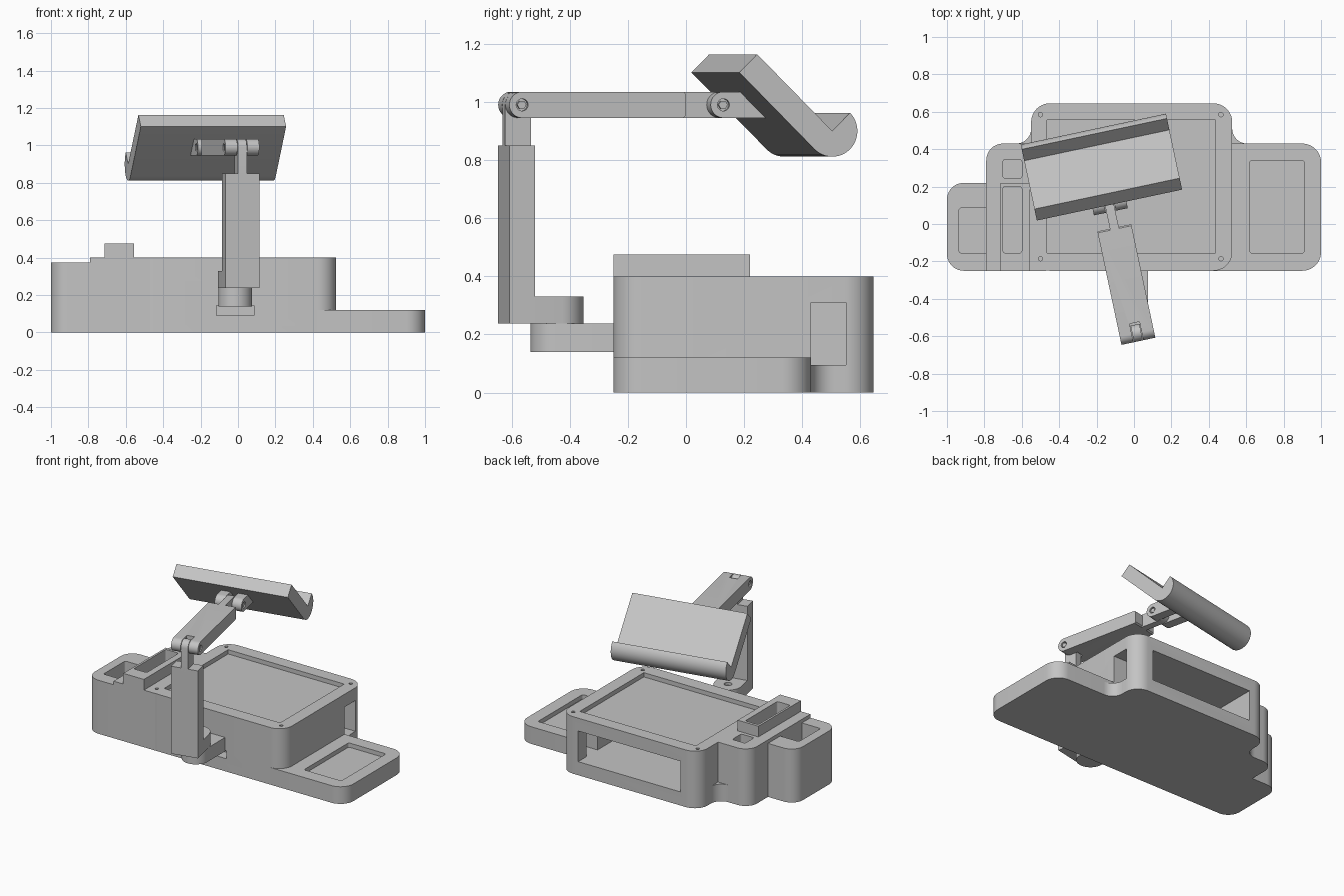
import bpy, bmesh, math
from mathutils import Matrix, Vector

if bpy.data.objects.get("Cube"):
    bpy.data.objects.remove(bpy.data.objects["Cube"])

GREY = (0.55, 0.55, 0.55, 1)
mat = bpy.data.materials.new("light grey plastic")
mat.use_nodes = True
mat.diffuse_color = GREY
bsdf = next(n for n in mat.node_tree.nodes if n.type == 'BSDF_PRINCIPLED')
bsdf.inputs["Base Color"].default_value = GREY

# Arm frame: origin at the swivel pivot, turned about the vertical
ARM = Matrix.Translation((-0.015, -0.445, 0)) @ Matrix.Rotation(math.radians(12), 4, 'Z')
HALF = 0.0925   # half width of the arm
R = 0.045       # knuckle radius
JOINT_Z = 0.99


def arc(cx, cy, r, a0, a1, n=10):
    return [(cx + r * math.cos(math.radians(a0 + (a1 - a0) * i / n)),
             cy + r * math.sin(math.radians(a0 + (a1 - a0) * i / n))) for i in range(n + 1)]


def rect(x0, x1, y0, y1, radii=(0, 0, 0, 0)):
    """Rectangle with radii for front-left, front-right, back-right, back-left."""
    pts = []
    corners = ((x0, y0, 1, 1), (x1, y0, -1, 1), (x1, y1, -1, -1), (x0, y1, 1, -1))
    for i, ((x, y, sx, sy), r) in enumerate(zip(corners, radii)):
        pts += arc(x + sx * r, y + sy * r, r, 180 + 90 * i, 270 + 90 * i) if r else [(x, y)]
    return pts


def prism(name, pts, a, b, axis='Z', frame=None):
    """Extrude a closed profile from a to b along Z or X."""
    bm = bmesh.new()
    place = (lambda p, h: Vector((p[0], p[1], h))) if axis == 'Z' else (lambda p, h: Vector((h, p[0], p[1])))
    low = [bm.verts.new(place(p, a)) for p in pts]
    high = [bm.verts.new(place(p, b)) for p in pts]
    bm.faces.new(low)
    bm.faces.new(high)
    for i in range(len(pts)):
        j = (i + 1) % len(pts)
        bm.faces.new((low[i], low[j], high[j], high[i]))
    bmesh.ops.recalc_face_normals(bm, faces=bm.faces)
    if frame:
        bm.transform(frame)
    me = bpy.data.meshes.new(name)
    bm.to_mesh(me)
    bm.free()
    ob = bpy.data.objects.new(name, me)
    bpy.context.collection.objects.link(ob)
    me.materials.append(mat)
    return ob


def cut(cutter, *targets):
    """Subtract a cutter from parts, then discard it."""
    cutter.hide_render = True
    for ob in targets:
        mod = ob.modifiers.new("cut", 'BOOLEAN')
        mod.operation = 'DIFFERENCE'
        mod.solver = 'EXACT'
        mod.object = cutter
        bpy.context.view_layer.objects.active = ob
        bpy.ops.object.modifier_apply(modifier=mod.name)
    bpy.data.objects.remove(cutter)


# ---- Organiser base ----
main = prism("main_body", rect(-0.55, 0.525, -0.25, 0.645, (0.1,) * 4), 0, 0.4)
tray = prism("side_tray", rect(0.395, 1, -0.25, 0.43, (0, 0.1, 0.1, 0)), 0, 0.12)
pen = prism("pen_block", rect(-0.79, -0.47, -0.25, 0.43, (0, 0, 0, 0.09)), 0, 0.4)
bin_block = prism("bin_block", rect(-1, -0.705, -0.25, 0.22, (0.09, 0, 0, 0.09)), 0, 0.375)
riser = prism("raised_holder", rect(-0.715, -0.555, -0.25, 0.22), 0.36, 0.475)

# Concave blends where the base plate meets the main body
left_blend = prism("left_blend", arc(-0.63, 0.51, 0.08, 0, -90) +
                   [(-0.63, 0.38), (-0.5, 0.38), (-0.5, 0.51)], 0, 0.12)
right_blend = prism("right_blend", arc(0.605, 0.51, 0.08, 180, 270) +
                    [(0.605, 0.38), (0.48, 0.38), (0.48, 0.51)], 0, 0.12)

# Top recess, rear compartment, side slot and front slot
cut(prism("c", rect(-0.465, 0.435, -0.155, 0.555), 0.37, 0.5), main)
cut(prism("c", rect(-0.41, 0.385, -0.155, 0.7), 0.095, 0.31), main)
cut(prism("c", rect(0.3, 0.7, 0.43, 0.55), 0.095, 0.31), main, right_blend)
cut(prism("c", rect(-0.115, 0.085, -0.3, -0.17), 0.09, 0.145), main)

# Small screw holes at the corners of the top
for x in (-0.5, 0.465):
    for y in (-0.185, 0.585):
        targets = (main, pen) if x < 0 and y < 0 else (main,)
        cut(prism("c", arc(x, y, 0.012, 0, 330, 11), 0.36, 0.5), *targets)

# Pockets
soft = (0.012,) * 4
cut(prism("c", rect(0.62, 0.91, -0.155, 0.34, soft), 0.09, 0.2), tray)
cut(prism("c", rect(-0.7, -0.6, 0.245, 0.345, soft), 0.1, 0.5), pen)
cut(prism("c", rect(-0.7, -0.6, -0.155, 0.2, soft), 0.1, 0.6), pen, riser)
cut(prism("c", rect(-0.935, -0.745, -0.155, 0.085, soft), 0.1, 0.5), bin_block)

# ---- Arm ----
prism("mounting_lug", [(0.075, -0.2), (-0.105, -0.2)] +
      arc(-0.015, -0.445, 0.09, 180, 360, 20), 0.14, 0.237)
foot = prism("swivel_foot", [(-HALF, -0.186), (HALF, -0.186)] +
             arc(0, 0, HALF, 0, 180, 20), 0.237, 0.33, 'Z', ARM)
cut(prism("c", arc(0, 0, 0.025, 0, 345, 23), 0.31, 0.4, 'Z', ARM), foot)
prism("upright_post", rect(-HALF, HALF, -0.186, -0.096), 0.237, 0.85, 'Z', ARM)

V1, V2 = -0.141, 0.567   # joint positions along the arm
prism("post_tongue", [(V1 - R, 0.8), (V1 + R, 0.8)] +
      arc(V1, JOINT_Z, R, 0, 180, 16), -0.024, 0.024, 'X', ARM)
beam = prism("arm_beam", arc(V1, JOINT_Z, R, 90, 270, 16) +
             [(0.426, JOINT_Z - R), (0.434, JOINT_Z - R + 0.008),
              (0.434, JOINT_Z + R - 0.008), (0.426, JOINT_Z + R)], -HALF, HALF, 'X', ARM)
cut(prism("c", rect(-0.027, 0.027, -0.25, -0.085), 0.9, 1.1, 'Z', ARM), beam)
prism("beam_tongue", arc(V2, JOINT_Z, R, -90, 90, 16) +
      [(0.4, JOINT_Z + R), (0.4, JOINT_Z - R)], -0.024, 0.024, 'X', ARM)

# ---- Sloped cradle ----
VC, ZC, T = 0.885, 0.9, 0.0885   # inner corner and thickness
d = T / math.sqrt(2)
top_v, top_z = VC - 0.264, ZC + 0.264
prism("sloped_cradle", [(VC, ZC), (top_v, top_z), (top_v - d, top_z - d)] +
      arc(VC, ZC, T, 225, 405, 24), -0.397, 0.397, 'X', ARM)

# Hinge ears ending inside the sloped plate
slope = VC + ZC - 2 * d + 0.02
ears = {}
for side, s in (("left", 1), ("right", -1)):
    ears[s] = prism(side + "_hinge_ear", arc(V2, JOINT_Z, R, 90, 270, 16) +
                    [(slope - JOINT_Z + R, JOINT_Z - R), (slope - JOINT_Z - R, JOINT_Z + R)],
                    s * 0.027, s * HALF, 'X', ARM)

# Countersunk hex bolts on both joints
for s in (1, -1):
    for v, part in ((V1, beam), (V2, ears[s])):
        cut(prism("c", arc(v, JOINT_Z, 0.021, 0, 345, 23), s * 0.075, s * 0.12, 'X', ARM), part)
        prism("hex_bolt", arc(v, JOINT_Z, 0.016, 0, 300, 5), s * 0.07, s * 0.088, 'X', ARM)

# Smooth the curved walls and keep edges crisp
bpy.ops.object.select_all(action='DESELECT')
for ob in bpy.context.collection.objects:
    if ob.type == 'MESH' and mat.name in ob.data.materials:
        ob.select_set(True)
        bpy.context.view_layer.objects.active = ob
bpy.ops.object.shade_smooth_by_angle(angle=math.radians(30))
